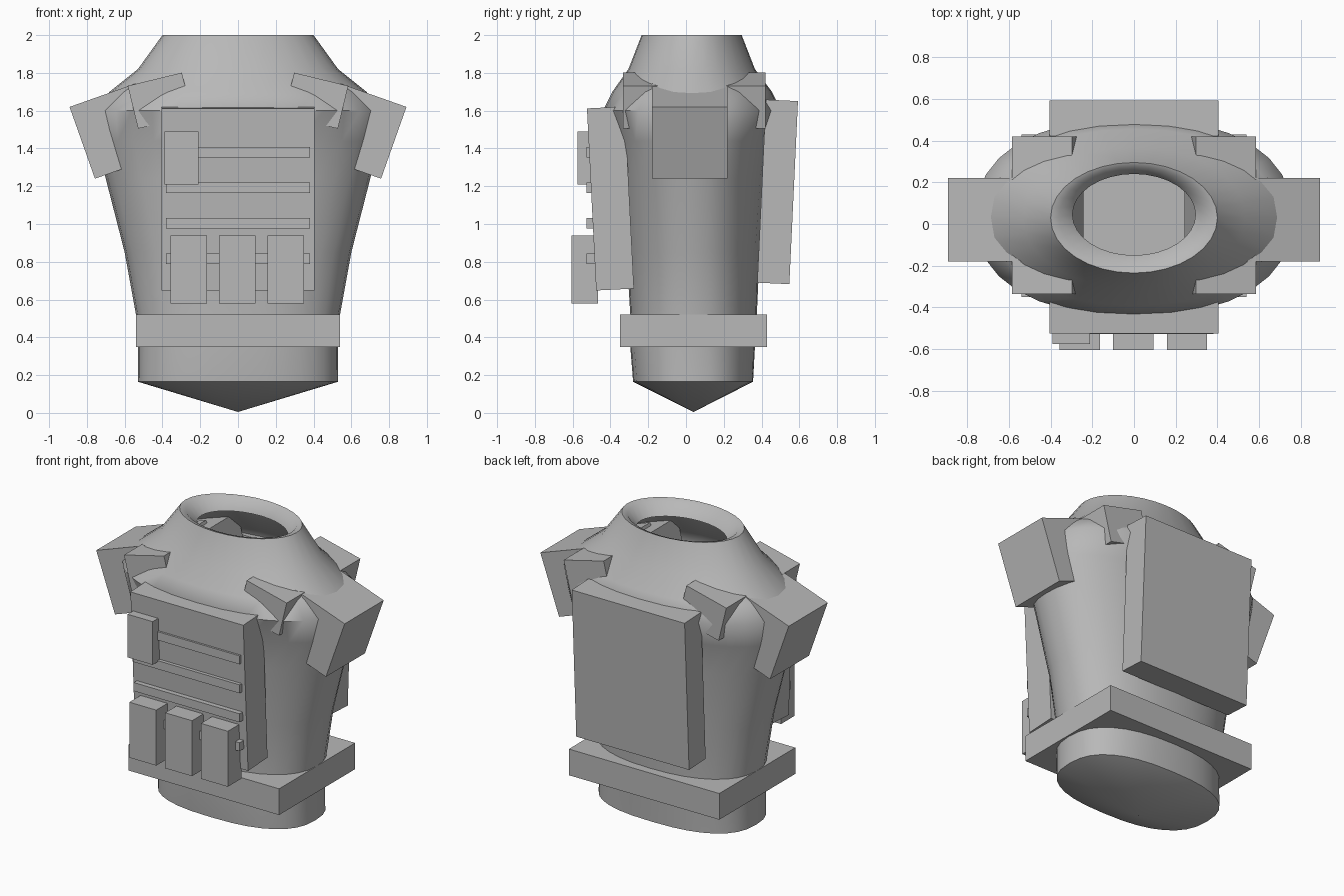
import bpy, bmesh
from math import cos, sin, tau, radians, copysign
from mathutils import Matrix, Vector

cube = bpy.data.objects.get("Cube")
if cube:
    bpy.data.objects.remove(cube)

grey = bpy.data.materials.new("plain grey")
grey.use_nodes = True
COLOR = (0.48, 0.48, 0.48, 1)
grey.diffuse_color = COLOR
grey.node_tree.nodes["Principled BSDF"].inputs["Base Color"].default_value = COLOR


def make_object(name, bm):
    bmesh.ops.recalc_face_normals(bm, faces=bm.faces)
    mesh = bpy.data.meshes.new(name)
    bm.to_mesh(mesh)
    bm.free()
    mesh.materials.append(grey)
    obj = bpy.data.objects.new(name, mesh)
    bpy.context.collection.objects.link(obj)
    return obj


def box(name, center, size, axis="X", angle=0):
    """Box of a given size, turned about one axis through its centre."""
    bm = bmesh.new()
    matrix = (Matrix.Translation(center) @ Matrix.Rotation(radians(angle), 4, axis)
              @ Matrix.Diagonal((*size, 1)))
    bmesh.ops.create_cube(bm, size=1, matrix=matrix)
    return make_object(name, bm)


def loft(name, rings, apex, sides=32):
    """Skin rings of (z, half width, front y, back y, squareness) above an apex."""
    bm = bmesh.new()
    loops = []
    for z, half, front, back, power in rings:
        loop = []
        for i in range(sides):
            c, s = cos(tau * i / sides), sin(tau * i / sides)
            x = half * copysign(abs(c) ** (2 / power), c)
            y = (front + back) / 2 + (back - front) / 2 * copysign(abs(s) ** (2 / power), s)
            loop.append(bm.verts.new((x, y, z)))
        loops.append(loop)
    tip = bm.verts.new(apex)
    for i in range(sides):
        j = (i + 1) % sides
        bm.faces.new((tip, loops[0][j], loops[0][i]))
        for low, high in zip(loops, loops[1:]):
            bm.faces.new((low[i], low[j], high[j], high[i]))
    return make_object(name, bm)


# Torso shell with an open neck whose rim folds inward
torso = loft("torso", [
    (0.165, 0.53, -0.28, 0.355, 2.5),
    (0.35, 0.53, -0.295, 0.365, 2.4),
    (0.52, 0.54, -0.295, 0.375, 2.3),
    (0.85, 0.60, -0.315, 0.39, 2.2),
    (1.24, 0.70, -0.35, 0.42, 2.2),
    (1.44, 0.745, -0.375, 0.445, 2.3),
    (1.60, 0.76, -0.44, 0.505, 2.3),
    (1.70, 0.68, -0.39, 0.455, 2.2),
    (1.82, 0.53, -0.305, 0.365, 2.1),
    (2.00, 0.40, -0.235, 0.295, 2),
    (1.99, 0.36, -0.205, 0.27, 2),
    (1.92, 0.295, -0.15, 0.24, 2),
], (0, 0.04, 0.005))
bpy.context.view_layer.objects.active = torso
torso.select_set(True)
bpy.ops.object.shade_smooth_by_angle(angle=radians(50))

# Belt
box("belt", (0, 0.04, 0.435), (1.08, 0.78, 0.17))

# Chest and back plates, leaning outward at the top
box("chest_plate", (0, -0.40, 1.135), (0.81, 0.20, 0.965), "X", 2.9)
box("back_plate", (0, 0.485, 1.17), (0.81, 0.17, 0.97), "X", -2.7)

# Webbing strips across the chest
for i in range(4):
    box(f"webbing_strip_{i + 1}", (0, -0.487, 1.38 - 0.188 * i), (0.76, 0.08, 0.055))

# Chest radio and row of pouches
box("radio", (-0.30, -0.515, 1.35), (0.18, 0.12, 0.28))
for i in range(3):
    box(f"pouch_{i + 1}", (-0.26 + 0.257 * i, -0.535, 0.76), (0.193, 0.14, 0.36))

# Sloping shoulder guards and straps on both sides
for side, name in ((1, "left"), (-1, "right")):
    box(f"{name}_shoulder_guard", (side * 0.57, 0.02, 1.52), (0.54, 0.40, 0.403),
        "Y", side * 19.5)
    box(f"{name}_shoulder_strap", (side * 0.413, 0.043, 1.653), (0.295, 0.755, 0.233),
        "Y", side * 13.7)
